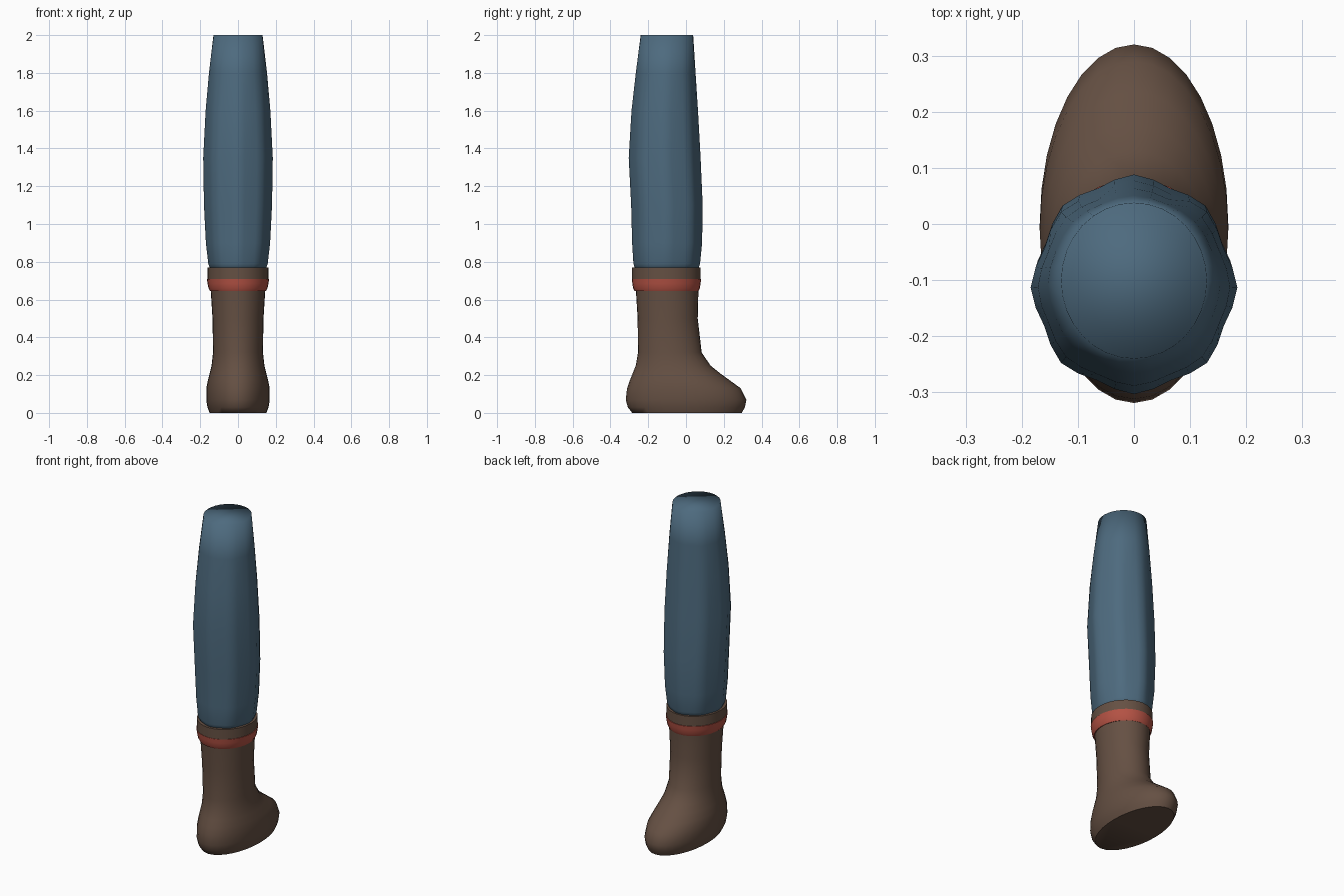
import bpy
import bmesh
import math

cube = bpy.data.objects.get("Cube")
if cube:
    bpy.data.objects.remove(cube, do_unlink=True)

SIDES = 32


def material(name, rgb):
    m = bpy.data.materials.new(name)
    m.use_nodes = True
    m.diffuse_color = (*rgb, 1)
    m.node_tree.nodes["Principled BSDF"].inputs["Base Color"].default_value = (*rgb, 1)
    return m


def loft(name, mat, rings, angle=None):
    """Skin closed rings of (z, half width, back y, toe y, fold depth)."""
    bm = bmesh.new()
    loops = []
    for z, rx, y0, y1, fold in rings:
        loop = []
        for i in range(SIDES):
            a = math.tau * i / SIDES
            k = 1 + fold * (math.cos(8 * a) - 0.6)
            loop.append(bm.verts.new((rx * k * math.cos(a),
                                      (y0 + y1) / 2 + (y1 - y0) / 2 * k * math.sin(a), z)))
        loops.append(loop)
    for low, high in zip(loops, loops[1:]):
        for i in range(SIDES):
            j = (i + 1) % SIDES
            bm.faces.new((low[i], low[j], high[j], high[i]))
    bm.faces.new(loops[0][::-1])
    bm.faces.new(loops[-1])
    mesh = bpy.data.meshes.new(name)
    bm.to_mesh(mesh)
    bm.free()
    mesh.materials.append(mat)
    ob = bpy.data.objects.new(name, mesh)
    bpy.context.collection.objects.link(ob)
    bpy.ops.object.select_all(action='DESELECT')
    ob.select_set(True)
    bpy.context.view_layer.objects.active = ob
    if angle:
        bpy.ops.object.shade_smooth_by_angle(angle=math.radians(angle))
    else:
        bpy.ops.object.shade_smooth()
    return ob


blue = material("trouser blue", (0.075, 0.145, 0.21))
brown = material("boot brown", (0.13, 0.08, 0.056))
red = material("band red", (0.46, 0.085, 0.058))

# Boot with a flat sole and a long toe
loft("boot", brown, [
    (0.0, 0.15, -0.285, 0.295, 0),
    (0.03, 0.162, -0.308, 0.312, 0),
    (0.07, 0.168, -0.319, 0.32, 0),
    (0.13, 0.168, -0.312, 0.29, 0),
    (0.17, 0.16, -0.298, 0.235, 0),
    (0.21, 0.15, -0.282, 0.18, 0),
    (0.25, 0.14, -0.266, 0.13, 0),
    (0.32, 0.132, -0.254, 0.083, 0),
    (0.5, 0.135, -0.256, 0.062, 0),
    (0.66, 0.145, -0.266, 0.066, 0),
], 60)

# Bulging red band below a straight cuff
loft("ankle_band", red, [
    (0.645, 0.148, -0.272, 0.066, 0),
    (0.66, 0.156, -0.28, 0.073, 0),
    (0.685, 0.161, -0.284, 0.077, 0),
    (0.71, 0.165, -0.287, 0.08, 0),
], 40)
loft("boot_cuff", brown, [
    (0.708, 0.161, -0.285, 0.076, 0),
    (0.77, 0.161, -0.285, 0.076, 0),
], 40)

# Trouser leg with shallow lengthwise folds and a softly shaded cap
loft("trouser_leg", blue, [
    (0.75, 0.142, -0.265, 0.06, 0.01),
    (0.79, 0.156, -0.277, 0.073, 0.02),
    (0.9, 0.168, -0.283, 0.083, 0.03),
    (1.1, 0.178, -0.288, 0.086, 0.03),
    (1.35, 0.182, -0.301, 0.075, 0.03),
    (1.6, 0.17, -0.287, 0.062, 0.02),
    (1.8, 0.153, -0.265, 0.05, 0.01),
    (2.0, 0.13, -0.24, 0.038, 0),
])
